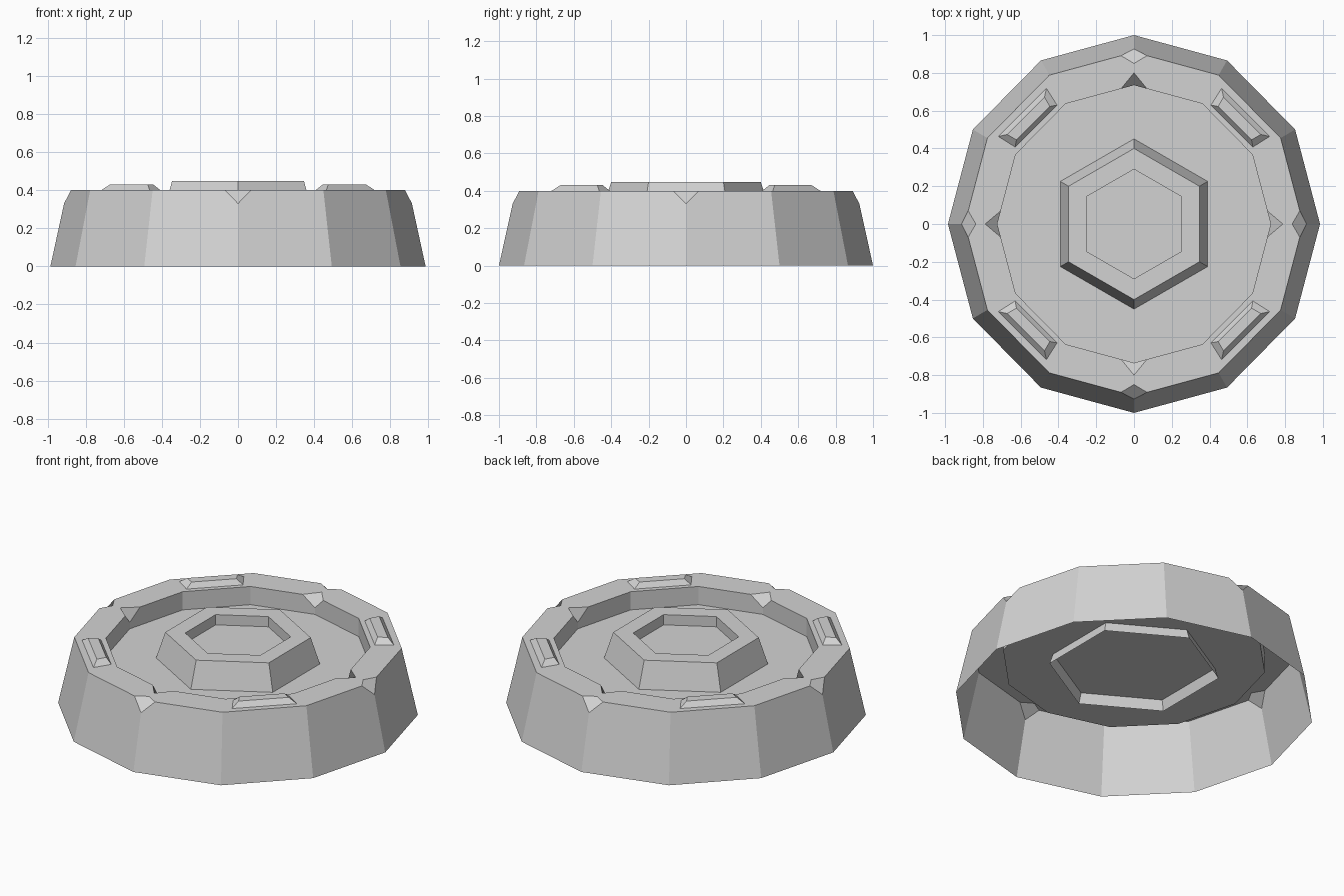
import bpy
import bmesh
from math import sin, cos, pi
from mathutils import Matrix, Vector

cube = bpy.data.objects.get("Cube")
if cube:
    bpy.data.objects.remove(cube, do_unlink=True)

grey = bpy.data.materials.new("light_grey")
grey.use_nodes = True
colour = (0.65, 0.65, 0.65, 1)
grey.diffuse_color = colour
grey.node_tree.nodes["Principled BSDF"].inputs["Base Color"].default_value = colour

SIDES = 12
TOP, NOTCH, FLOOR = 0.40, 0.33, 0.29
SQUASH = 0.985


def finish(bm, name):
    mesh = bpy.data.meshes.new(name)
    bmesh.ops.remove_doubles(bm, verts=bm.verts, dist=0.0005)
    bm.to_mesh(mesh)
    bm.free()
    mesh.materials.append(grey)
    obj = bpy.data.objects.new(name, mesh)
    bpy.context.collection.objects.link(obj)
    return obj


def add_face(bm, points):
    return bm.faces.new([bm.verts.new(p) for p in points])


def at(k, r, z, side=0.0):
    """Point at corner k of the body, shifted sideways along the rim."""
    a = 2 * pi * k / SIDES
    return Vector(((r * cos(a) - side * sin(a)) * SQUASH,
                   r * sin(a) + side * cos(a), z))


def corner(k, radius, tip, notch_r, direction, on_wall):
    """Rim points at corner k, starting from the wall or the flat top."""
    if k % 3:
        return [at(k, radius, TOP)]
    start = at(k, notch_r, NOTCH) if on_wall else at(k, tip, TOP)
    return [start, at(k, radius - 0.019, TOP, 0.07 * direction)]


OUTER = (0.91, 0.85, 0.927)
INNER = (0.735, 0.80, 0.735)


def edge(k, rim, on_wall):
    """Rim points running from corner k to the next corner."""
    return (corner(k, *rim, 1, on_wall)
            + corner(k + 1, *rim, -1, on_wall)[::-1])


# Hollow twelve-sided body with sunken centre and notched rim
bm = bmesh.new()
for k in range(SIDES):
    add_face(bm, [at(k, 1, 0), at(k + 1, 1, 0)] + edge(k, OUTER, True)[::-1])
    add_face(bm, edge(k, OUTER, False) + edge(k, INNER, False)[::-1])
    add_face(bm, edge(k, INNER, True)
             + [at(k + 1, INNER[0], FLOOR), at(k, INNER[0], FLOOR)])
    if k % 3 == 0:
        for rim, turn in ((OUTER, -1), (INNER, 1)):
            r, tip, low = rim
            add_face(bm, [at(k, tip, TOP), at(k, r - 0.019, TOP, 0.07 * turn),
                          at(k, low, NOTCH), at(k, r - 0.019, TOP, -0.07 * turn)])
add_face(bm, [at(k, INNER[0], FLOOR) for k in range(SIDES)])
finish(bm, "body")

# Six-sided centre boss with a shallow recess, open underneath
bm = bmesh.new()
profile = [(0.47, 0.23), (0.40, 0.447), (0.29, 0.447), (0.29, 0.385)]
rings = [[Vector((r * sin(i * pi / 3), r * cos(i * pi / 3), z))
          for i in range(0, -6, -1)] for r, z in profile]
for low, high in zip(rings, rings[1:]):
    for i in range(6):
        j = (i + 1) % 6
        add_face(bm, [low[i], low[j], high[j], high[i]])
add_face(bm, rings[-1])
finish(bm, "centre_boss")

# Four raised grips on the diagonals of the rim
base = [(0.733, -0.157), (0.836, -0.18), (0.836, 0.18), (0.733, 0.157)]
crown = [(0.755, -0.125), (0.81, -0.14), (0.81, 0.14), (0.755, 0.125)]
for n, name in enumerate(("back_left", "back_right", "front_right", "front_left")):
    turn = Matrix.Rotation(pi / 4 + n * pi / 2, 3, "Z")
    low = [turn @ Vector((x, y, TOP)) for x, y in base]
    high = [turn @ Vector((x, y, TOP + 0.03)) for x, y in crown]
    bm = bmesh.new()
    for i in range(4):
        j = (i + 1) % 4
        add_face(bm, [low[i], low[j], high[j], high[i]])
    add_face(bm, high)
    finish(bm, "grip_" + name)
